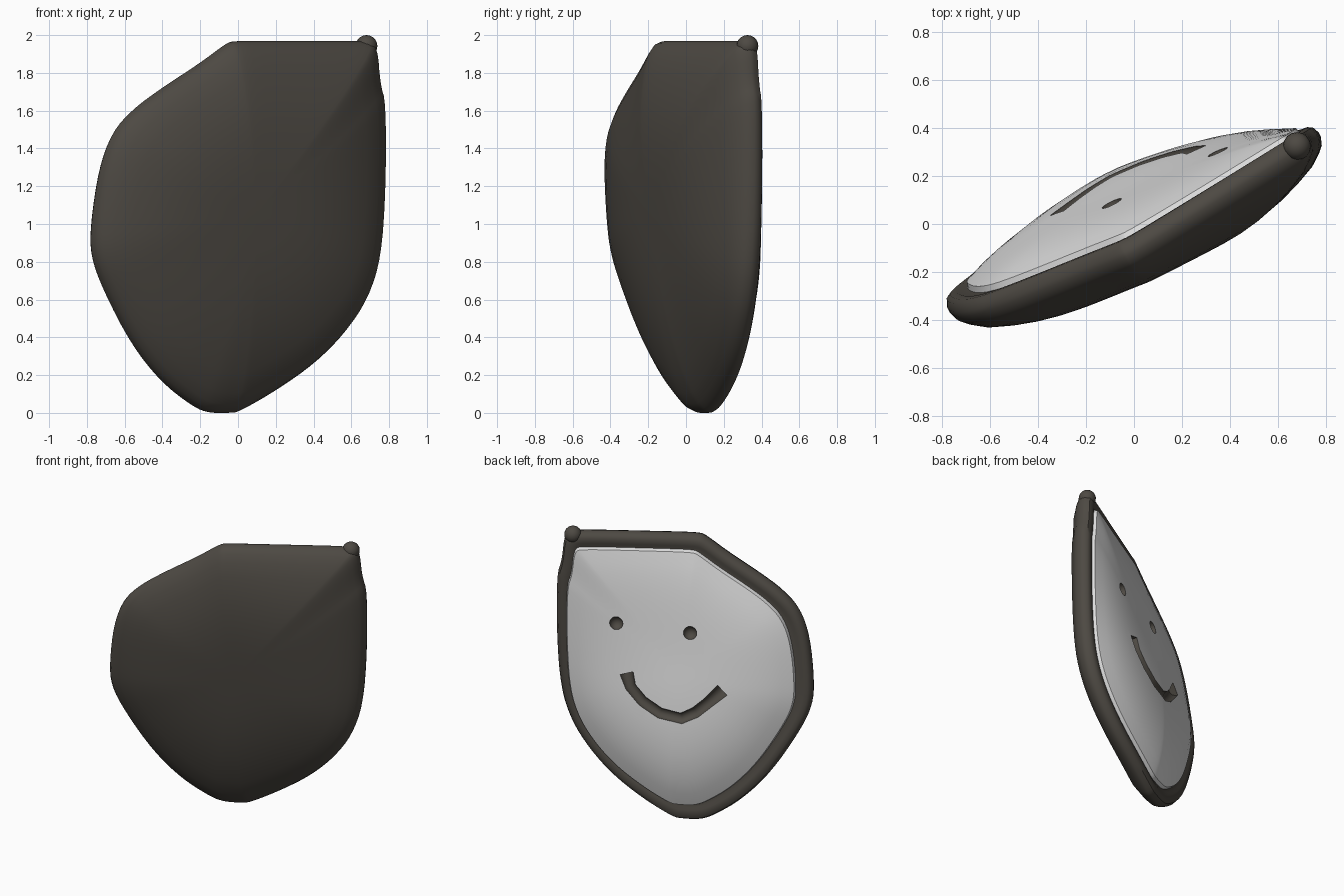
import bpy, bmesh, math
from mathutils import Vector
from mathutils.bvhtree import BVHTree

if "Cube" in bpy.data.objects:
    bpy.data.objects.remove(bpy.data.objects["Cube"], do_unlink=True)


def material(name, color):
    m = bpy.data.materials.new(name)
    m.use_nodes = True
    m.diffuse_color = (*color, 1)
    bsdf = m.node_tree.nodes["Principled BSDF"]
    bsdf.inputs["Base Color"].default_value = (*color, 1)
    bsdf.inputs["Roughness"].default_value = 0.9
    return m


DARK = material("dark brown grey", (0.075, 0.067, 0.056))
PALE = material("pale grey", (0.72, 0.72, 0.72))

TURN = math.radians(26)
NORMAL = Vector((-math.sin(TURN), math.cos(TURN), 0))   # points out of the face
MID_Z = 1.05

# Badge outline as x, z: flat top, square upper corner, rounded elsewhere
OUTLINE = [(-.02, 1.97), (.3, 1.97), (.68, 1.97), (.73, 1.95), (.745, 1.75),
           (.775, 1.65), (.775, 1.2), (.75, .82), (.68, .6), (.56, .42),
           (.4, .26), (.2, .12), (0, .005), (-.05, 0), (-.15, 0), (-.23, .03),
           (-.4, .16), (-.56, .36), (-.71, .65), (-.775, .83), (-.775, 1.0),
           (-.73, 1.3), (-.66, 1.49), (-.55, 1.61), (-.4, 1.72), (-.2, 1.85),
           (-.06, 1.955)]


def chaikin(points):
    out = []
    for a, b in zip(points, points[1:] + points[:1]):
        a, b = Vector(a), Vector(b)
        out += [a.lerp(b, .25), a.lerp(b, .75)]
    return out


RING = chaikin(chaikin(OUTLINE))


def place(x, z, d):
    """Point on the leaning, slightly twisted middle sheet, pushed d along the normal."""
    twist = min(max(x / .75, 0), 1) ** (1 + min(max(1.97 - z, 0), 1))
    lean = (.0125 - .1125 * (z - 1)) * (1 - twist) - .005 * twist
    return Vector((x, math.tan(TURN) * x + lean / math.cos(TURN), z)) + NORMAL * d


def finish(obj):
    """Smooth shading that keeps hard edges."""
    bpy.ops.object.select_all(action="DESELECT")
    obj.select_set(True)
    bpy.context.view_layer.objects.active = obj
    bpy.ops.object.shade_smooth_by_angle(angle=math.radians(40))


def add_object(name, mesh, *mats):
    obj = bpy.data.objects.new(name, mesh)
    bpy.context.collection.objects.link(obj)
    for m in mats:
        obj.data.materials.append(m)
    return obj


def to_mesh(name, bm):
    mesh = bpy.data.meshes.new(name)
    bm.to_mesh(mesh)
    bm.free()
    return mesh


def loft(name, profile, pale_from):
    """Scaled outlines joined front to back; rings from pale_from on are pale."""
    bm = bmesh.new()
    first, *rings, last = profile
    poles = [bm.verts.new(place(0, MID_Z, first[1])), bm.verts.new(place(.02, MID_Z, last[1]))]
    loops = []
    for k, (s, d) in enumerate(rings):
        pale = k >= pale_from
        loop = []
        for p in RING:
            rise = (p.y - MID_Z) * s
            # the pale dome is fuller in its lower half
            sag = .1 * rise * max(0, 1 - s / .885) if pale else 0
            loop.append(bm.verts.new(place(p.x * s + .02 * pale, MID_Z + rise, d - sag)))
        loops.append(loop)
    n = len(RING)
    for i in range(n):
        j = (i + 1) % n
        bm.faces.new((poles[0], loops[0][i], loops[0][j]))
        bm.faces.new((poles[1], loops[-1][j], loops[-1][i])).material_index = 1
        for k, (a, b) in enumerate(zip(loops, loops[1:])):
            bm.faces.new((a[i], b[i], b[j], a[j])).material_index = int(k >= pale_from)
    bmesh.ops.recalc_face_normals(bm, faces=bm.faces)
    return add_object(name, to_mesh(name, bm), DARK, PALE)


# Bulging dark front, rounded rim, then the domed pale face
front = [(k / 10, -.06 - .16 * (1 - (k / 10) ** 3)) for k in range(10)]
rim = [(.955, -.07), (.985, -.045), (1, -.01), (1, .01), (.985, .04),
       (.96, .052), (.925, .052), (.905, .045)]
dome = [(.885 * k / 10, .07 + .095 * (1 - (k / 10) ** 3.5)) for k in range(10, -1, -1)]
badge = loft("badge", front + rim + [(.895, .045)] + dome, len(front + rim) - 1)

tree = BVHTree.FromPolygons([v.co for v in badge.data.vertices],
                            [p.vertices for p in badge.data.polygons])


def on_face(x, z):
    return tree.ray_cast(place(x, z, .6), -NORMAL)[0]


def carve(name, mesh):
    """Cut a dark recess into the face."""
    cutter = add_object(name, mesh, DARK)
    cutter.hide_render = True
    cut = badge.modifiers.new(name, "BOOLEAN")
    cut.object = cutter
    cut.operation = "DIFFERENCE"
    cut.solver = "EXACT"
    cut.material_mode = "TRANSFER"
    bpy.context.view_layer.objects.active = badge
    bpy.ops.object.modifier_apply(modifier=name)
    bpy.data.objects.remove(cutter, do_unlink=True)


def ball(name, centre, radius):
    bm = bmesh.new()
    bmesh.ops.create_uvsphere(bm, u_segments=16, v_segments=10, radius=radius)
    bmesh.ops.translate(bm, verts=bm.verts, vec=centre)
    return to_mesh(name, bm)


# Eye sockets
for side, x, z in (("left", .41, 1.375), ("right", -.03, 1.34)):
    carve(side + "_eye", ball(side + "_eye", on_face(x, z), .045))

# Smile groove, a round tube along the face surface with thicker ends
SMILE = [(.33, 1.04), (.3, .95), (.22, .86), (.11, .79), (-.02, .765), (-.1, .81),
         (-.17, .88), (-.25, .97)]
curve = bpy.data.curves.new("smile", "CURVE")
curve.dimensions = "3D"
curve.bevel_depth = .038
curve.bevel_resolution = 3
curve.use_fill_caps = True
spline = curve.splines.new("POLY")
spline.points.add(len(SMILE) - 1)
for point, (x, z) in zip(spline.points, SMILE):
    point.co = (*on_face(x, z), 1)
spline.points[0].radius = spline.points[-1].radius = 1.25
path = add_object("smile_path", curve)
bpy.context.view_layer.update()
tube = bpy.data.meshes.new_from_object(path.evaluated_get(bpy.context.evaluated_depsgraph_get()))
bpy.data.objects.remove(path, do_unlink=True)
tube.materials.clear()
bm = bmesh.new()
bm.from_mesh(tube)
bmesh.ops.remove_doubles(bm, verts=bm.verts, dist=.0005)
bmesh.ops.recalc_face_normals(bm, faces=bm.faces)
carve("smile", to_mesh("smile", bm))
finish(badge)

# Small knob on the upper corner
finish(add_object("corner_knob", ball("corner_knob", (.68, .325, 1.942), .058), DARK))
